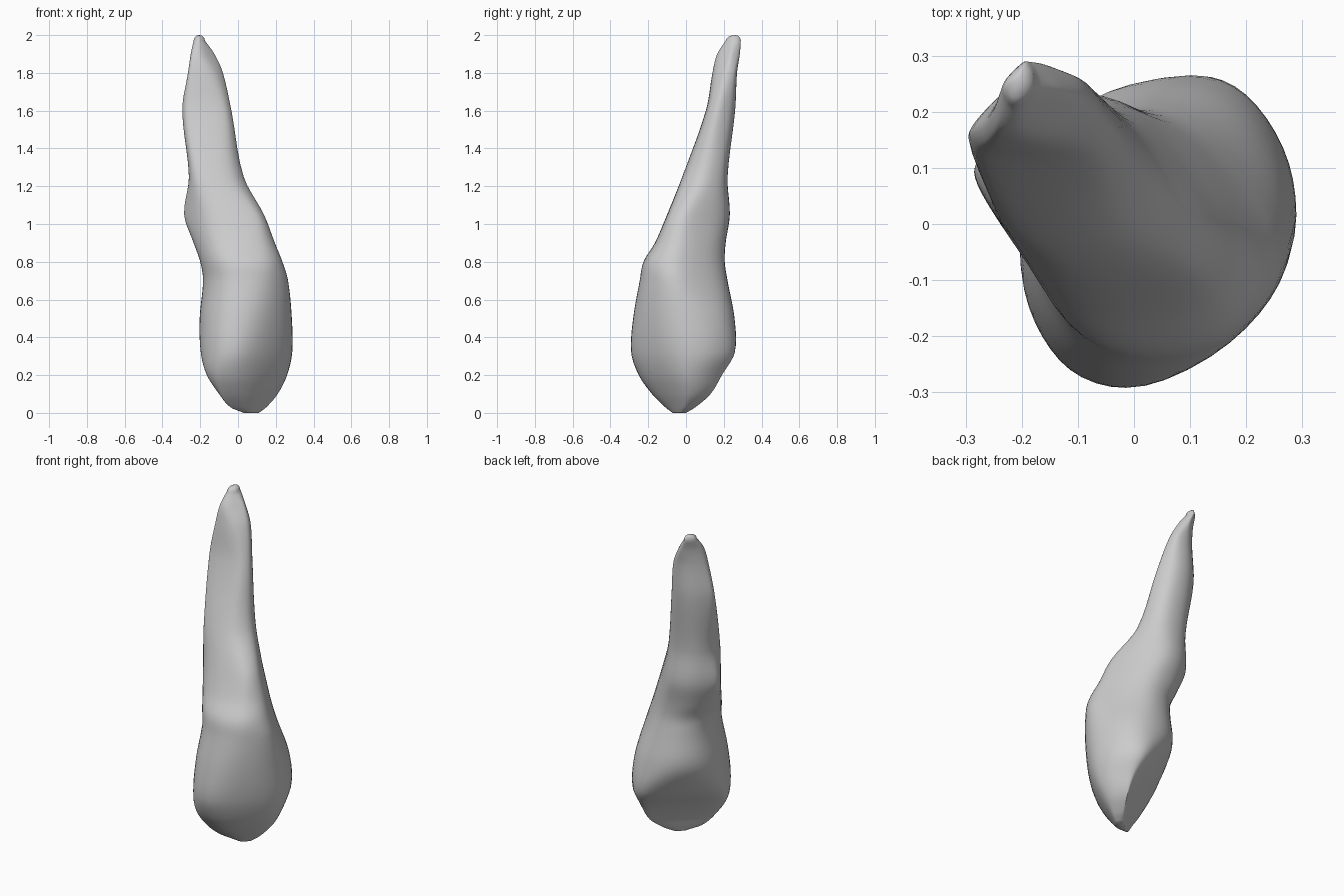
import bpy, bmesh, math
from mathutils import Vector

if "Cube" in bpy.data.objects:
    bpy.data.objects.remove(bpy.data.objects["Cube"])

# Tangent directions of each section, and how far the section reaches along each
ANGLES = [math.radians(a) for a in (0, 35, 90, 135, 180, 215, 270, 315)]
SECTIONS = [
    (0.00, .11, .08, 0, -.05, -.03, .005, .07, .10),
    (0.03, .15, .13, .05, -.04, .04, .095, .11, .12),
    (0.10, .21, .205, .13, -.015, .10, .175, .18, .164),
    (0.20, .26, .258, .19, .04, .165, .236, .25, .214),
    (0.32, .287, .30, .258, .13, .197, .25, .29, .25),
    (0.50, .285, .285, .257, .215, .203, .235, .28, .27),
    (0.70, .265, .22, .22, .205, .185, .20, .245, .27),
    (0.80, .235, .19, .205, .205, .20, .20, .225, .255),
    (0.90, .195, .165, .21, .24, .235, .197, .165, .20),
    (1.05, .137, .13, .232, .285, .285, .195, .10, .13),
    (1.25, .03, .097, .22, .285, .26, .19, .02, -.015),
    (1.60, -.035, .08, .26, .33, .295, .16, -.105, -.13),
    (1.80, -.08, .07, .27, .325, .265, .125, -.14, -.197),
    (1.90, -.125, .04, .285, .33, .25, .10, -.165, -.25),
    (1.97, -.175, .012, .29, .345, .235, .06, -.21, -.29),
]
TIP = Vector((-.205, .262, 2.0))
STEPS = 6


def corner(a, ha, b, hb):
    """Where two tangent lines cross."""
    d = math.sin(b - a)
    return Vector(((ha * math.sin(b) - hb * math.sin(a)) / d,
                   (hb * math.cos(a) - ha * math.cos(b)) / d))


def ring(z, h):
    """Smooth closed curve inside the tangent polygon."""
    c = [corner(ANGLES[i], h[i], ANGLES[(i + 1) % 8], h[(i + 1) % 8]) for i in range(8)]
    pts = []
    for i in range(8):
        p, q, r = (c[i - 1] + c[i]) / 2, c[i], (c[i] + c[(i + 1) % 8]) / 2
        for k in range(STEPS):
            t = k / STEPS
            v = p * (1 - t) ** 2 + q * 2 * t * (1 - t) + r * t * t
            pts.append(Vector((v.x, v.y, z)))
    return pts


def blend(rows, i, t):
    """Smooth interpolation between section i and i + 1."""
    a, b = rows[i], rows[i + 1]
    p, q = rows[max(i - 1, 0)], rows[min(i + 2, len(rows) - 1)]
    dz = b[0].z - a[0].z
    out = []
    for pa, pb, pp, pq in zip(a, b, p, q):
        ma = (pb - pp) * (dz / (b[0].z - p[0].z))
        mb = (pq - pa) * (dz / (q[0].z - a[0].z))
        out.append(pa * (2*t**3 - 3*t*t + 1) + ma * (t**3 - 2*t*t + t)
                   + pb * (3*t*t - 2*t**3) + mb * (t**3 - t*t))
    return out


# Tooth: crown and root lofted as one skin
rows = [ring(s[0], s[1:]) for s in SECTIONS]
rings = []
for i in range(len(rows) - 1):
    rings += [blend(rows, i, k / 5) for k in range(5)]
rings.append(rows[-1])
# Rounded root tip
for t in (0.4, 0.7, 0.9):
    rings.append([Vector((TIP.x + (p.x - TIP.x) * math.sqrt(1 - t * t),
                          TIP.y + (p.y - TIP.y) * math.sqrt(1 - t * t),
                          p.z + (TIP.z - p.z) * t)) for p in rows[-1]])

bm = bmesh.new()
loops = [[bm.verts.new(p) for p in r] for r in rings]
n = len(loops[0])
for a, b in zip(loops, loops[1:]):
    for j in range(n):
        k = (j + 1) % n
        bm.faces.new((a[j], a[k], b[k], b[j]))
top = bm.verts.new(TIP)
base = bm.verts.new(sum((p for p in rings[0]), Vector()) / n)
for j in range(n):
    k = (j + 1) % n
    bm.faces.new((loops[-1][j], loops[-1][k], top))
    bm.faces.new((loops[0][k], loops[0][j], base))
bmesh.ops.recalc_face_normals(bm, faces=bm.faces)
for f in bm.faces:
    f.smooth = True

mesh = bpy.data.meshes.new("tooth")
bm.to_mesh(mesh)
bm.free()
tooth = bpy.data.objects.new("tooth", mesh)
bpy.context.collection.objects.link(tooth)
